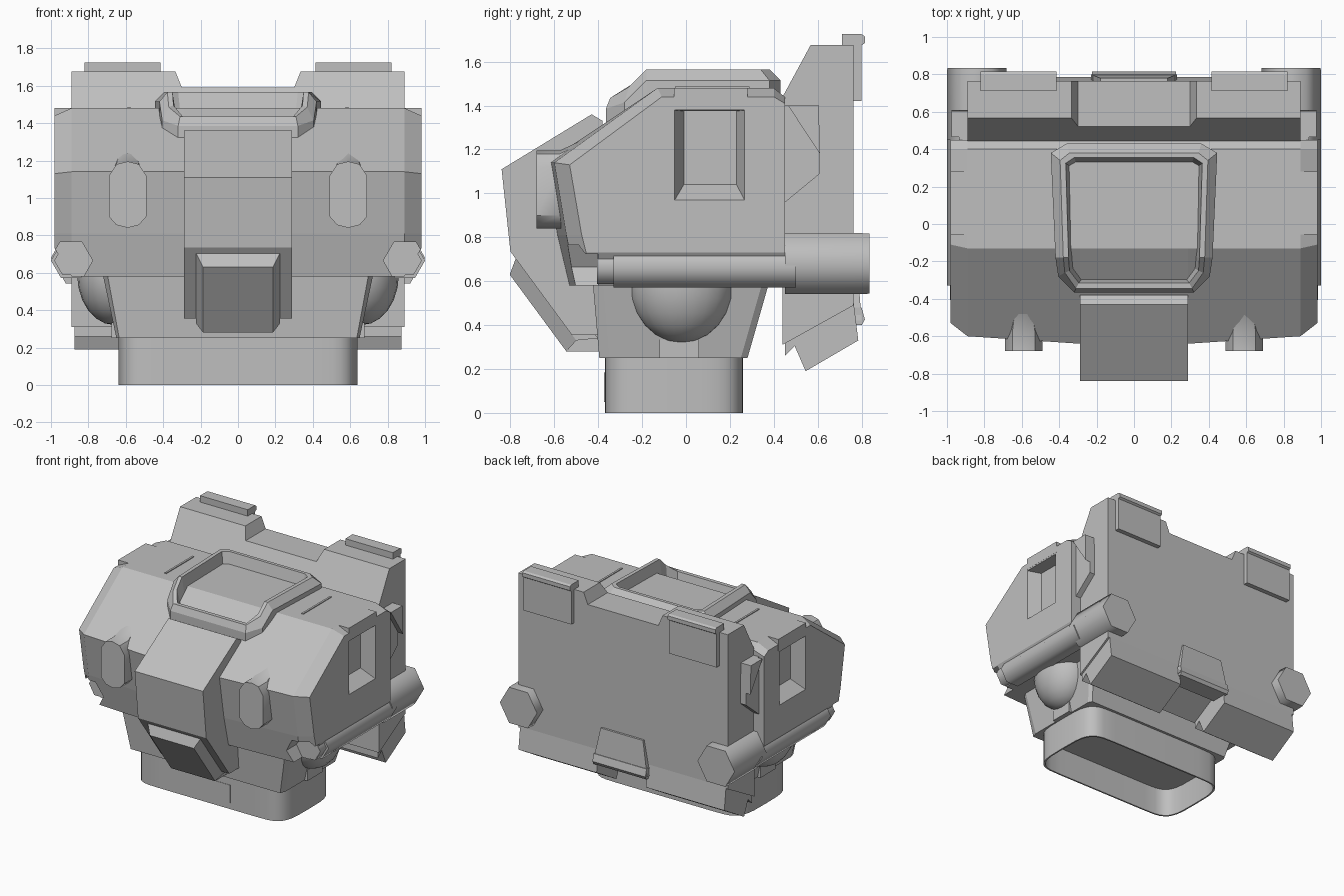
import bpy, bmesh, math

cube = bpy.data.objects.get("Cube")
if cube:
    bpy.data.objects.remove(cube, do_unlink=True)

grey = bpy.data.materials.new("plain_grey")
grey.use_nodes = True
COL = (0.52, 0.52, 0.52, 1)
grey.diffuse_color = COL
next(n for n in grey.node_tree.nodes if n.type == 'BSDF_PRINCIPLED').inputs["Base Color"].default_value = COL


def finish(name, bm, mirror=False, smooth=None):
    bmesh.ops.recalc_face_normals(bm, faces=bm.faces)
    me = bpy.data.meshes.new(name)
    bm.to_mesh(me)
    bm.free()
    me.materials.append(grey)
    if smooth:
        me.polygons.foreach_set("use_smooth", [True] * len(me.polygons))
        me.set_sharp_from_angle(angle=math.radians(smooth))
    ob = bpy.data.objects.new(name, me)
    bpy.context.collection.objects.link(ob)
    if mirror:
        ob.modifiers.new("mirror", 'MIRROR')
    return ob


def loft(name, sections, mirror=False, smooth=None, closed=False):
    """Skin equal-length loops of points; cap the ends unless closed."""
    bm = bmesh.new()
    loops = [[bm.verts.new(p) for p in s] for s in sections]
    pairs = list(zip(loops, loops[1:]))
    if closed:
        pairs.append((loops[-1], loops[0]))
    else:
        bm.faces.new(loops[0])
        bm.faces.new(loops[-1])
    n = len(loops[0])
    for a, b in pairs:
        for i in range(n):
            j = (i + 1) % n
            bm.faces.new((a[i], a[j], b[j], b[i]))
    return finish(name, bm, mirror, smooth)


def side_loft(name, sections, **kw):
    """Sections are (x, [(y, z), ...])."""
    return loft(name, [[(x, y, z) for y, z in prof] for x, prof in sections], **kw)


def prism(name, prof, x0, x1, **kw):
    return side_loft(name, [(x0, prof), (x1, prof)], **kw)


def box(name, x0, x1, y0, y1, z0, z1, **kw):
    return prism(name, [(y0, z0), (y1, z0), (y1, z1), (y0, z1)], x0, x1, **kw)


def hex_pipe(name, cx, cz, rings, **kw):
    """Six-sided pipe along y; rings are (y, radius)."""
    corners = [math.radians(60 * k) for k in range(6)]
    return loft(name, [[(cx + r * math.cos(a), y, cz + r * math.sin(a)) for a in corners]
                       for y, r in rings], mirror=True, **kw)


def both_sides(half):
    return [(-x, p) for x, p in reversed(half)] + half


# Main torso shell
torso = side_loft("torso_shell", both_sides([
    (.29, [(-.64, 1.14), (-.13, 1.48), (.40, 1.48), (.45, 1.44), (.45, .58), (-.53, .58), (-.585, .81)]),
    (.89, [(-.60, 1.14), (-.13, 1.48), (.40, 1.48), (.45, 1.44), (.45, .58), (-.50, .58), (-.545, .81)]),
    (.98, [(-.53, 1.13), (-.11, 1.44), (.40, 1.44), (.45, 1.41), (.45, .73), (-.455, .73), (-.475, .81)])]))

# Recessed arm sockets and the pockets in front of the side pipes
cutters = [
    side_loft("arm_socket_cutter", [
        (1.0, [(-.06, .955), (.275, .955), (.275, 1.38), (-.06, 1.38)]),
        (.88, [(-.01, 1.04), (.23, 1.04), (.23, 1.375), (-.01, 1.375)])], mirror=True),
    hex_pipe("pipe_pocket_cutter", .893, .665, [(-.70, .116), (-.40, .116)])]
for cutter in cutters:
    cutter.hide_render = True
    cutter.hide_viewport = True
    cut = torso.modifiers.new(cutter.name, 'BOOLEAN')
    cut.operation = 'DIFFERENCE'
    cut.solver = 'EXACT'
    cut.object = cutter
box("shoulder_block", .86, .981, -.055, .28, 1.39, 1.48, mirror=True)
box("shoulder_strip", .575, .59, -.05, .29, 1.478, 1.486, mirror=True)


# Neck collar: a rim that dips toward the front, around a sunken floor
def rim_top(y):
    return 1.565 if y > -.18 else max(1.435, 1.565 + (y + .18) * 1.0)


def deck(y):
    return 1.46 if y > -.13 else 1.46 + (y + .13) * .69


def mirrored_loop(half):
    return half + [(-x, y) for x, y in reversed(half)]


outer = mirrored_loop([(.36, .43), (.445, .38), (.42, -.18), (.405, -.28), (.32, -.365)])
crest = mirrored_loop([(.345, .38), (.395, .34), (.378, -.18), (.37, -.26), (.31, -.345)])
inner = mirrored_loop([(.32, .355), (.365, .325), (.35, -.18), (.345, -.25), (.295, -.315)])
floor = mirrored_loop([(.31, .33), (.345, .31), (.33, -.18), (.325, -.235), (.28, -.295)])
loft("neck_collar", [[(x, y, deck(y) - .03) for x, y in outer],
                     [(x, y, rim_top(y) - .05) for x, y in outer],
                     [(x, y, rim_top(y)) for x, y in crest],
                     [(x, y, rim_top(y)) for x, y in inner],
                     [(x, y, deck(y) + .01) for x, y in floor]], closed=True)

# Central chest plate and the wedge under it
prism("chest_plate", [(-.43, 1.36), (-.84, 1.11), (-.80, .735), (-.52, .355), (-.38, .355), (-.38, 1.33)], -.29, .29)
loft("chest_wedge", [
    [(-.225, -.70, .70), (.225, -.70, .70), (.225, -.40, .34), (-.225, -.40, .34)],
    [(-.225, -.775, .705), (.225, -.775, .705), (.225, -.50, .33), (-.225, -.50, .33)],
    [(-.187, -.803, .63), (.187, -.803, .63), (.187, -.545, .28), (-.187, -.545, .28)]])
box("wedge_base", -.187, .187, -.545, -.39, .28, .40)

# Front lamp pods
cap = [(-.1, .90), (-.06, .855), (0, .84), (.06, .855), (.1, .90),
       (.1, 1.12), (.06, 1.18), (0, 1.195), (-.06, 1.18), (-.1, 1.12)]
loft("lamp_pod", [[(.59 + x * w, y, z + (lift if z > 1 else 0)) for x, z in cap]
                  for y, lift, w in [(-.68, 0, 1), (-.575, 0, 1), (-.48, .045, .8)]], mirror=True, smooth=40)


# Abdomen, hip domes and hollow waist ring
def octagon(xf, xs, y0, y1, z):
    half = [(xf, y0), (xs, y0 + .045), (xs, y1 - .03), (xf, y1)]
    return [(x, y, z) for x, y in mirrored_loop(half)]


loft("abdomen", [octagon(.635, .65, -.395, .28, .25), octagon(.70, .725, -.425, .38, .60)])
box("hip_notch", .60, .675, -.12, .06, .25, .335, mirror=True)
bm = bmesh.new()
bmesh.ops.create_uvsphere(bm, u_segments=24, v_segments=12, radius=1)
for v in bm.verts:
    v.co = (.66 + v.co.x * .2, -.02 + v.co.y * .24, .59 + v.co.z * .27)
finish("hip_dome", bm, mirror=True, smooth=60)


def waist_loop(d, z):
    def bend(v):
        return math.copysign(abs(v) ** .5, v)
    angles = [math.radians(90 * i / 8) for i in range(-8, 9)]
    half = [(.40 + (.24 - d) * bend(math.cos(a)), -.055 + (.315 - d) * bend(math.sin(a))) for a in angles]
    return [(x, y, z) for x, y in mirrored_loop(half)]


loft("waist_ring", [waist_loop(0, .28), waist_loop(0, 0), waist_loop(.012, 0), waist_loop(.012, .22)], smooth=35)
box("waist_badge", -.195, .195, -.373, -.365, .05, .185)

# Side pipes with larger rear nozzles
hex_pipe("side_pipe", .893, .665, [(-.405, .09), (-.33, .09), (-.33, .107), (.50, .107)], smooth=65)
hex_pipe("rear_nozzle", .84, .68, [(.45, .16), (.80, .16), (.835, .158)], smooth=65)

# Backpack with a lowered middle top
high = [(.44, 1.44), (.568, 1.676), (.764, 1.676), (.764, .49), (.44, .31)]
low = [(.44, 1.44), (.522, 1.59), (.764, 1.59), (.764, .49), (.44, .31)]
side_loft("backpack", both_sides([(.30, low), (.335, high), (.89, high)]))
box("top_latch", .415, .82, .71, .765, 1.66, 1.725, mirror=True)
prism("latch_plate", [(.75, 1.42), (.80, 1.42), (.80, 1.675), (.815, 1.685), (.815, 1.715), (.80, 1.725), (.75, 1.725)],
      .415, .82, mirror=True)
prism("backpack_clip", [(.44, 1.40), (.605, 1.40), (.61, 1.09), (.44, .95)], .87, .935, mirror=True)
prism("clip_brace", [(.465, 1.40), (.605, 1.40), (.61, 1.18)], .93, .975, mirror=True)

# Angled boxes under the backpack and the rear hatch between them
foot = [(.45, .33), (.45, .26), (.495, .305), (.545, .19), (.785, .33), (.764, .50)]
prism("backpack_foot", foot, .21, .875, mirror=True)
loft("rear_hatch", [
    [(-.23, .75, .42), (.23, .75, .42), (.18, .75, .68), (-.18, .75, .68)],
    [(-.23, .80, .42), (.23, .80, .42), (.18, .78, .68), (-.18, .78, .68)]])
prism("hatch_lip", [(.66, .40), (.80, .40), (.815, .425), (.80, .48), (.70, .48)], -.225, .225)
